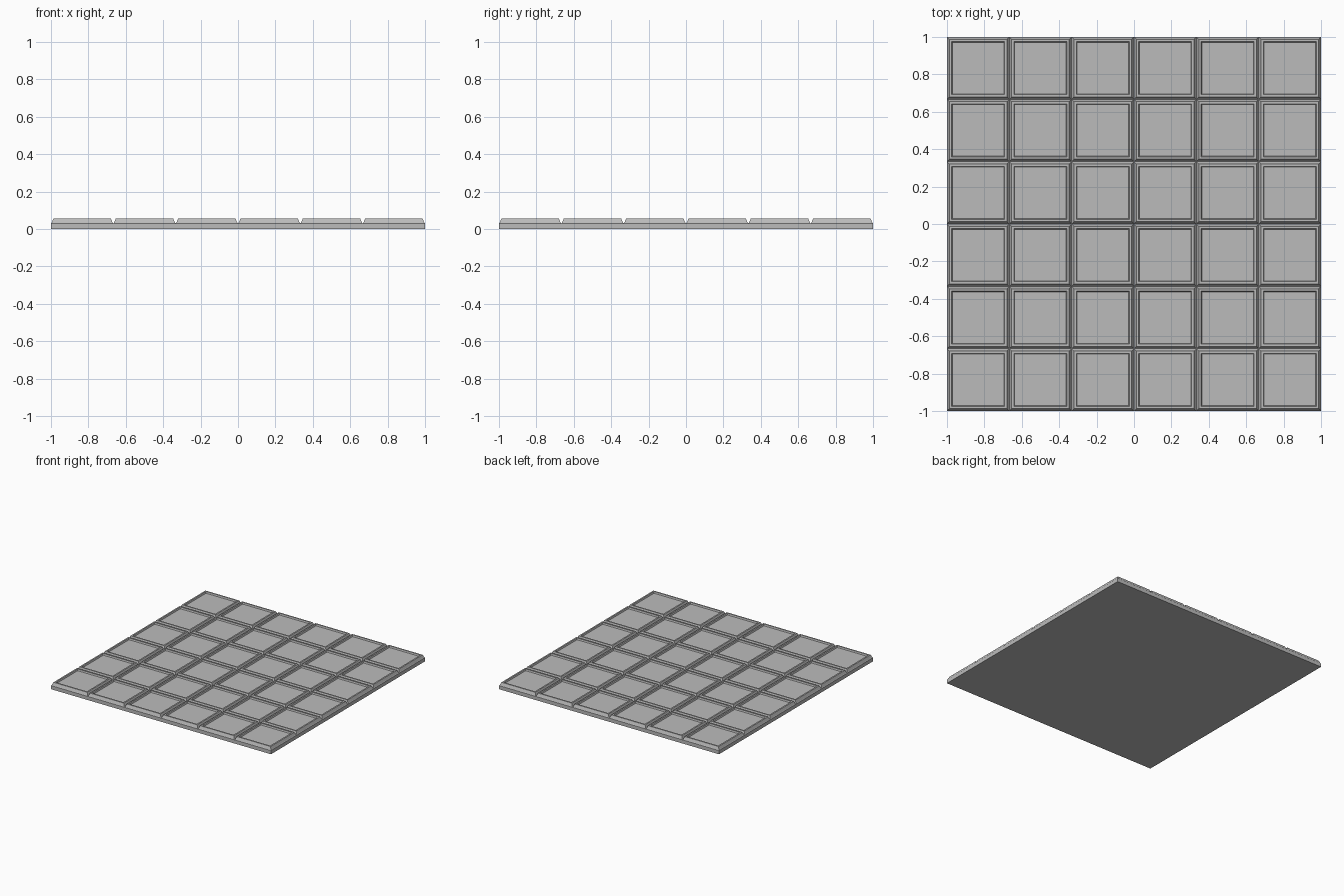
import bpy, bmesh

old = bpy.data.objects.get("Cube")
if old:
    bpy.data.objects.remove(old)

COUNT = 6
PITCH = 2 / COUNT
HALF = PITCH / 2
# Tile section from the outer edge inward: half width, height
SECTION = [(HALF, 0.03), (HALF - 0.004, 0.034), (HALF - 0.013, 0.055),
           (HALF - 0.025, 0.055), (HALF - 0.029, 0.043)]

grey = bpy.data.materials.new("stone grey")
grey.use_nodes = True
colour = (0.5, 0.5, 0.5, 1)
grey.diffuse_color = colour
grey.node_tree.nodes["Principled BSDF"].inputs["Base Color"].default_value = colour


def finish(name, bm):
    mesh = bpy.data.meshes.new(name)
    bm.to_mesh(mesh)
    bm.free()
    mesh.materials.append(grey)
    obj = bpy.data.objects.new(name, mesh)
    bpy.context.collection.objects.link(obj)
    return obj


def ring(bm, cx, cy, half, z):
    corners = [(-1, -1), (1, -1), (1, 1), (-1, 1)]
    return [bm.verts.new((cx + sx * half, cy + sy * half, z)) for sx, sy in corners]


def bridge(bm, low, high):
    for i in range(4):
        j = (i + 1) % 4
        bm.faces.new((low[i], low[j], high[j], high[i]))


# Base slab, open on top where the tiles sit
bm = bmesh.new()
bottom = ring(bm, 0, 0, 1, 0)
bridge(bm, bottom, ring(bm, 0, 0, 1, SECTION[0][1]))
bm.faces.new(bottom[::-1])
finish("base_slab", bm)

# Bevelled tiles with a raised rim and sunken panel
bm = bmesh.new()
for row in range(COUNT):
    for column in range(COUNT):
        cx = -1 + PITCH * (column + 0.5)
        cy = -1 + PITCH * (row + 0.5)
        rings = [ring(bm, cx, cy, half, z) for half, z in SECTION]
        for low, high in zip(rings, rings[1:]):
            bridge(bm, low, high)
        bm.faces.new(rings[-1])
finish("floor_tiles", bm)
